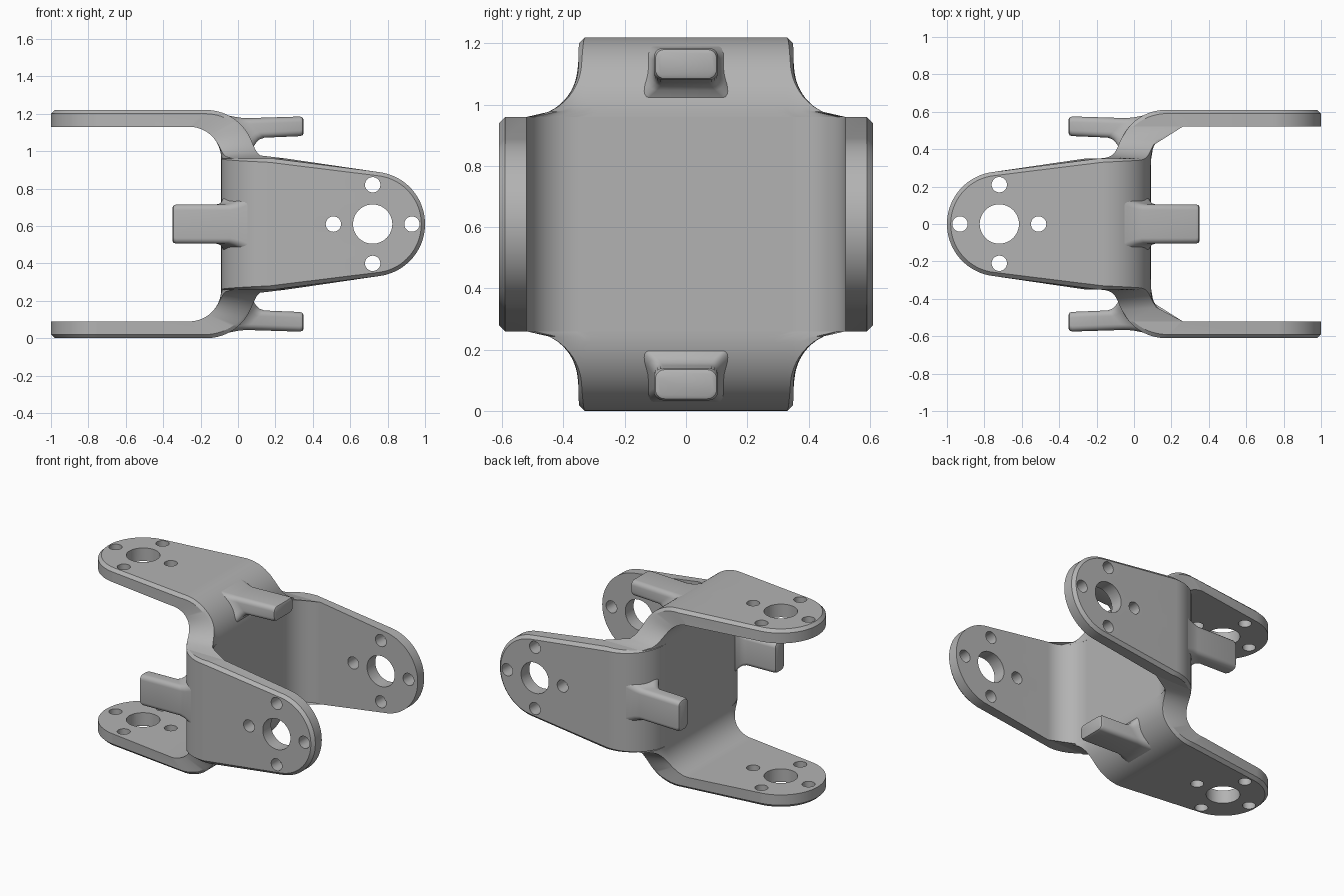
import bpy, bmesh, math
from mathutils import Matrix

if "Cube" in bpy.data.objects:
    bpy.data.objects.remove(bpy.data.objects["Cube"])

HALF = 0.61      # half height / half depth of the bracket
CORE = 0.35      # half size of the flat central plate
EYE_X, EYE_R = -0.72, 0.28   # centre and radius of the rounded arm end
CH = 0.02        # outer edge chamfer
COLS = 40

grey = bpy.data.materials.new("plain_grey")
grey.diffuse_color = (0.45, 0.45, 0.45, 1)
grey.use_nodes = True
grey.node_tree.nodes["Principled BSDF"].inputs["Base Color"].default_value = grey.diffuse_color


def finish(bm, name):
    bmesh.ops.remove_doubles(bm, verts=bm.verts[:], dist=1e-5)
    bmesh.ops.dissolve_degenerate(bm, edges=bm.edges[:], dist=1e-6)
    bmesh.ops.recalc_face_normals(bm, faces=bm.faces[:])
    me = bpy.data.meshes.new(name)
    bm.to_mesh(me)
    bm.free()
    me.materials.append(grey)
    ob = bpy.data.objects.new(name, me)
    bpy.context.collection.objects.link(ob)
    return ob


def loft(rings, cap_end, name):
    bm = bmesh.new()
    vs = [[bm.verts.new(p) for p in r] for r in rings]
    n = len(vs[0])
    for a, b in zip(vs, vs[1:]):
        for i in range(n):
            bm.faces.new((a[i], a[(i + 1) % n], b[(i + 1) % n], b[i]))
    bm.faces.new(vs[0])
    if cap_end:
        bm.faces.new(vs[-1])
    return finish(bm, name)


def rise(r, y):
    """Bend of the crossing yoke, so the flared corner blends into it."""
    d = min(max(abs(y) - CORE, 0), 0.17)
    return r - math.sqrt(max(r * r - d * d, 0))


def fillet(z):
    return 0.52 - math.sqrt(max(0.17 ** 2 - max(0.52 - z, 0) ** 2, 0))


def ring(outer, inner, wo, wi, c, face_shift=0):
    """Cross-section of an arm: chamfered outer face, plain inner face."""
    def out(y, dx=0):
        return (outer[0] + dx + rise(0.17, y), y, outer[1])

    def inn(y):
        return (inner[0] + rise(0.26, y), y, inner[1])

    def edge(s):
        a, b, k = out(s * wo), inn(s * wi), c / 0.09
        return tuple(p + (q - p) * k for p, q in zip(a, b))
    ts = [2 * j / COLS - 1 for j in range(COLS + 1)]
    wf = max(wo - c, 0)
    return ([out(t * wf, face_shift) for t in ts] + [edge(1)]
            + [inn(-t * wi) for t in ts] + [edge(-1)])


def build_arm(name, flared):
    rings = []
    # quarter bend leaving the central plate
    for i in range(25):
        th = math.pi / 2 * i / 24
        co, si = math.cos(th), math.sin(th)
        o = (-0.17 + 0.26 * co, CORE + 0.26 * si)
        n = (-0.26 + 0.17 * co, CORE + 0.17 * si)
        wo, wi = (fillet(o[1]), fillet(n[1])) if flared else (CORE, CORE)
        rings.append(ring(o, n, wo, wi, CH * i / 24))
    # tapered flat arm with a round end
    for i in range(25):
        ph = 0.115 + (math.pi / 2 - 0.115) * i / 24
        x, w = EYE_X - EYE_R * math.sin(ph), EYE_R * math.cos(ph)
        r = ring((x, HALF), (x, 0.52), w, w, CH, 0)
        # chamfer follows the round outline
        xf, wf = EYE_X - (EYE_R - CH) * math.sin(ph), (EYE_R - CH) * math.cos(ph)
        for j in range(COLS + 1):
            r[j] = (xf, (2 * j / COLS - 1) * wf, HALF)
        rings.append(r)
    arm = loft(rings, False, name)
    # bearing hole with four bolt holes
    bm = bmesh.new()
    for dx, dy, rad in ((0, 0, .105), (.21, 0, .041), (-.21, 0, .041), (0, .21, .041), (0, -.21, .041)):
        bmesh.ops.create_cone(bm, cap_ends=True, segments=48, radius1=rad, radius2=rad,
                              depth=0.3, matrix=Matrix.Translation((EYE_X + dx, dy, 0.565)))
    cutter = finish(bm, "hole_cutter")
    cutter.hide_render = True
    mod = arm.modifiers.new("holes", 'BOOLEAN')
    mod.operation, mod.solver, mod.object = 'DIFFERENCE', 'EXACT', cutter
    bpy.context.view_layer.objects.active = arm
    bpy.ops.object.modifier_apply(modifier=mod.name)
    bpy.data.objects.remove(cutter)
    return arm


def build_peg(name):
    # x, half width, z low, z high, corner radius, slant
    rows = ((.35, .09, .485, .56, .02, 0), (.345, .1, .475, .57, .03, 0), (.33, .105, .47, .575, .03, 0),
            (.085, .105, .462, .566, .03, -.95), (.05, .112, .452, .57, .03, -.95),
            (.02, .125, .437, .577, .03, -.95), (-.025, .155, .41, .59, .03, -.95))
    rings = []
    for x, hy, z0, z1, r, slant in rows:
        pts = []
        for k, (cy, cz) in enumerate(((hy - r, z1 - r), (r - hy, z1 - r), (r - hy, z0 + r), (hy - r, z0 + r))):
            for i in range(6):
                a = math.pi / 2 * (k + i / 5)
                y, z = cy + r * math.cos(a), cz + r * math.sin(a)
                pts.append((x + slant * (z - 0.52), y, z))
        rings.append(pts)
    return loft(rings, True, name)


LIFT = Matrix.Translation((0, 0, HALF))
FLIP = Matrix.Rotation(math.pi, 4, 'X')
SWAP = Matrix(((-1, 0, 0, 0), (0, 0, 1, 0), (0, 1, 0, 0), (0, 0, 0, 1)))  # turns one yoke into the other


def place(ob, m, name):
    dup = bpy.data.objects.new(name, ob.data.copy())
    dup.data.transform(LIFT @ m)
    bpy.context.collection.objects.link(dup)


flared = build_arm("flared_arm", True)
plain = build_arm("plain_arm", False)
peg = build_peg("peg")

I = Matrix.Identity(4)
for arm, m, label in ((flared, I, "top"), (flared, FLIP, "bottom"),
                      (plain, SWAP, "back"), (plain, FLIP @ SWAP, "front")):
    place(arm, m, label + "_arm")
    place(peg, m, label + "_peg")
for ob in (flared, plain, peg):
    bpy.data.objects.remove(ob)

# central plate joining both yokes
bm = bmesh.new()
bmesh.ops.create_cube(bm, size=1, matrix=LIFT @ Matrix.Diagonal((0.18, 2 * CORE, 2 * CORE, 1)))
finish(bm, "central_plate")

for ob in bpy.context.collection.objects:
    ob.select_set(True)
    bpy.context.view_layer.objects.active = ob
bpy.ops.object.shade_smooth_by_angle(angle=math.radians(30))
